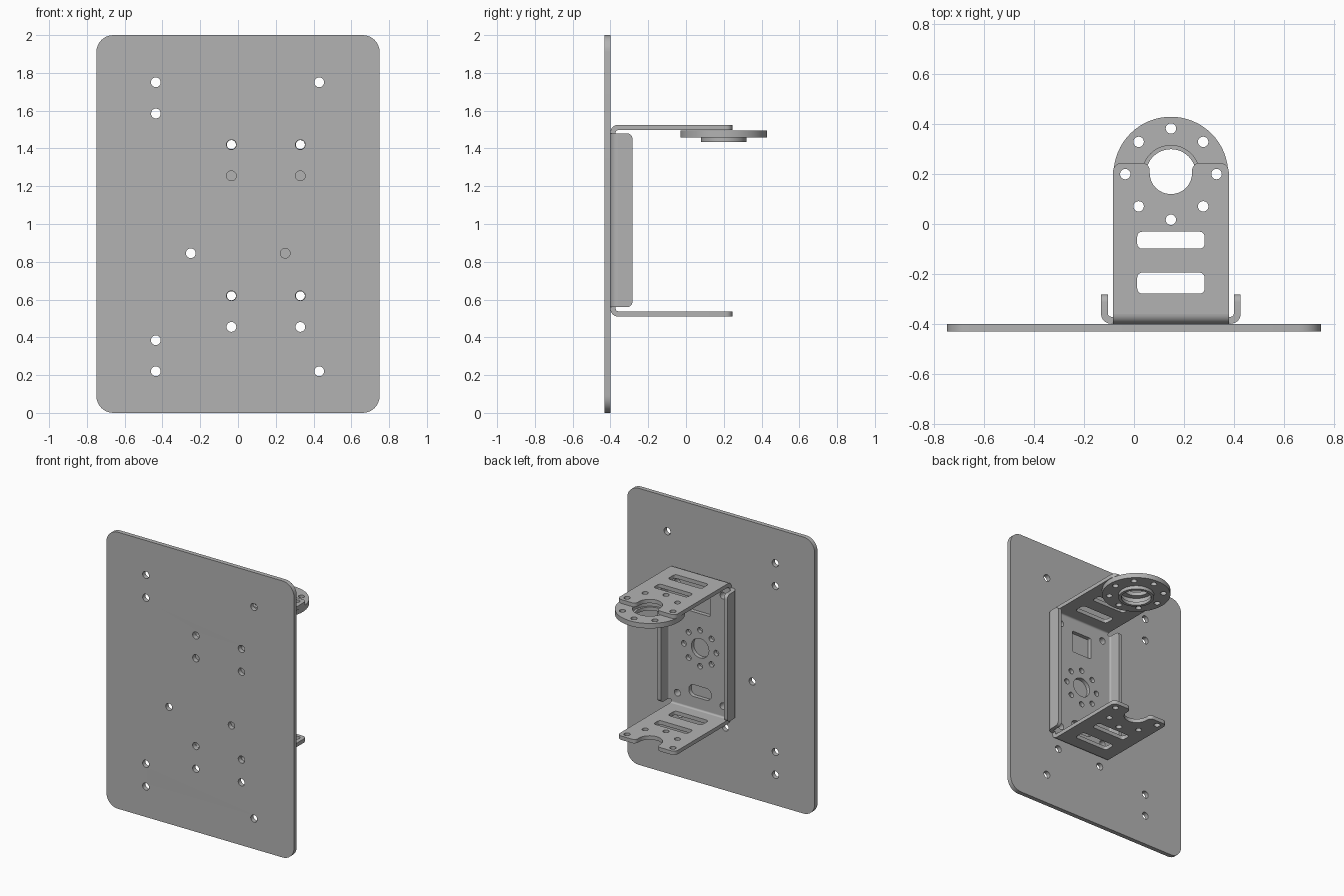
import bpy, bmesh, math
from mathutils import Matrix, Vector

cube = bpy.data.objects.get("Cube")
if cube:
    bpy.data.objects.remove(cube, do_unlink=True)

steel = bpy.data.materials.new("grey_metal")
steel.use_nodes = True
grey = (0.45, 0.45, 0.45, 1)
steel.diffuse_color = grey
steel.node_tree.nodes["Principled BSDF"].inputs["Base Color"].default_value = grey

# Drawing planes: (u, v, extrusion) to world axes
FLAT = Matrix.Identity(3)
UPRIGHT = Matrix(((1, 0, 0), (0, 0, -1), (0, 1, 0)))
SIDE = Matrix(((0, 0, 1), (1, 0, 0), (0, 1, 0)))

T = 0.028      # sheet thickness
MID = 0.148    # bracket centre in x
HALF = 0.232   # bracket half width
LOW, HIGH = 0.55, 1.485   # web ends
BACK = -0.4    # face shared by plate and bracket
HUB_Y = 0.2    # axis of the ring


def circle(x, y, r, n=32):
    return [(x + r * math.cos(math.tau * i / n), y + r * math.sin(math.tau * i / n))
            for i in range(n)]


def hole_ring(x, y, spread, r):
    return [circle(cx, cy, r, 20) for cx, cy in circle(x, y, spread, 8)]


def outline(corners, steps=8):
    """Polygon whose corners (x, y, radius) are filleted."""
    pts = []
    for i, (x, y, r) in enumerate(corners):
        p = Vector((x, y))
        if r == 0:
            pts.append((x, y))
            continue
        a = (Vector(corners[i - 1][:2]) - p).normalized()
        b = (Vector(corners[(i + 1) % len(corners)][:2]) - p).normalized()
        half = a.angle(b) / 2
        c = p + (a + b).normalized() * r / math.sin(half)
        d = r / math.tan(half)
        v0, v1 = p + a * d - c, p + b * d - c
        turn = math.atan2(v0.x * v1.y - v0.y * v1.x, v0.dot(v1))
        for k in range(steps + 1):
            t = turn * k / steps
            pts.append((c.x + v0.x * math.cos(t) - v0.y * math.sin(t),
                        c.y + v0.x * math.sin(t) + v0.y * math.cos(t)))
    return pts


def box(x, y, w, h, r):
    return outline([(x + sx * w / 2, y + sy * h / 2, r)
                    for sx, sy in ((-1, -1), (1, -1), (1, 1), (-1, 1))])


def sheet(name, loops, depth, plane, centre):
    """Extrude an outline with holes; centre is the offset along the extrusion."""
    curve = bpy.data.curves.new(name, "CURVE")
    curve.dimensions = "2D"
    curve.fill_mode = "BOTH"
    curve.extrude = depth / 2
    for loop in loops:
        spline = curve.splines.new("POLY")
        spline.points.add(len(loop) - 1)
        for point, (u, v) in zip(spline.points, loop):
            point.co = (u, v, 0, 1)
        spline.use_cyclic_u = True
    obj = bpy.data.objects.new(name, curve)
    bpy.context.collection.objects.link(obj)
    bpy.ops.object.select_all(action="DESELECT")
    obj.select_set(True)
    bpy.context.view_layer.objects.active = obj
    bpy.ops.object.convert(target="MESH")
    obj = bpy.context.view_layer.objects.active
    bm = bmesh.new()
    bm.from_mesh(obj.data)
    bmesh.ops.remove_doubles(bm, verts=bm.verts, dist=1e-5)
    bmesh.ops.translate(bm, verts=bm.verts, vec=(0, 0, centre))
    bmesh.ops.transform(bm, matrix=plane.to_4x4(), verts=bm.verts)
    bmesh.ops.recalc_face_normals(bm, faces=bm.faces)
    bm.to_mesh(obj.data)
    bm.free()
    obj.data.materials.clear()
    obj.data.materials.append(steel)
    bpy.ops.object.shade_smooth_by_angle(angle=math.radians(30))
    return obj


def bend(cx, cy, sx, sy):
    """Quarter-turn sheet section, curving from the sx side to the sy side."""
    angles = [math.pi / 2 * i / 8 for i in range(9)]
    outer = [(cx + sx * 0.04 * math.cos(a), cy + sy * 0.04 * math.sin(a)) for a in angles]
    r = 0.04 - T
    inner = [(cx + sx * r * math.cos(a), cy + sy * r * math.sin(a)) for a in reversed(angles)]
    return outer + inner


# Mounting plate with drilled holes
hole_spots = [(-0.435, z) for z in (0.22, 0.385, 1.585, 1.75)]
hole_spots += [(0.43, 0.22), (0.43, 1.75), (-0.25, 0.845), (0.25, 0.845)]
hole_spots += [(x, z) for x in (-0.035, 0.33) for z in (0.455, 0.62, 1.255, 1.42)]
sheet("mounting_plate",
      [box(0, 1, 1.5, 2, 0.09)] + [circle(x, z, 0.026, 24) for x, z in hole_spots],
      0.032, UPRIGHT, -BACK + 0.016)

# Bracket web: square window, round bore, bolt circle, slot and screw holes
web = [box(MID, (LOW + HIGH) / 2, 2 * HALF, HIGH - LOW, 0),
       box(MID, 1.32, 0.16, 0.16, 0.008),
       circle(MID, 0.99, 0.07),
       box(MID, 0.67, 0.18, 0.085, 0.04)]
web += hole_ring(MID, 0.99, 0.13, 0.02)
web += [circle(x, z, 0.024, 24) for x in (-0.035, 0.33) for z in (0.62, 1.42)]
sheet("bracket_web", web, T, UPRIGHT, -BACK - T / 2)

# Arms with notched ends, slots and bolt holes
notch, end = 0.085, 0.245
arm = [outline([(MID - HALF, -0.36, 0), (MID + HALF, -0.36, 0),
                (MID + HALF, end, 0.035), (MID + notch, end, 0.03),
                (MID + notch, HUB_Y - notch + 0.005, notch - 0.001),
                (MID - notch, HUB_Y - notch + 0.005, notch - 0.001),
                (MID - notch, end, 0.03), (MID - HALF, end, 0.035)]),
       box(MID, -0.065, 0.27, 0.068, 0.02),
       box(MID, -0.237, 0.27, 0.084, 0.02)]
arm += [h for h in hole_ring(MID, HUB_Y, 0.183, 0.021) if h[0][1] < HUB_Y + 0.01]
for label, z, side in (("lower", LOW, -1), ("upper", HIGH, 1)):
    sheet(label + "_arm", arm, T, FLAT, z + side * (0.04 - T / 2))
    sheet(label + "_arm_bend", [bend(BACK + 0.04, z, -1, side)], 2 * HALF, SIDE, MID)

# Stiffening flanges along both sides of the web
for label, side in (("right", -1), ("left", 1)):
    x = MID + side * (HALF + 0.008)
    sheet(label + "_flange_bend", [bend(x, BACK + 0.04, side, -1)], 0.92, FLAT, 1.02)
    sheet(label + "_flange",
          [outline([(-0.36, 0.56, 0), (-0.283, 0.56, 0.03),
                    (-0.283, 1.48, 0.03), (-0.36, 1.48, 0)])],
          T, SIDE, x + side * (0.04 - T / 2))
    sheet(label + "_flange_root",
          [box(x - side * 0.004, BACK + T / 2, 0.008, T, 0)], 0.92, FLAT, 1.02)

# Bearing ring under the upper arm, with a stepped collar
sheet("bearing_ring",
      [circle(MID, HUB_Y, 0.23, 64), circle(MID, HUB_Y, 0.115, 48)]
      + hole_ring(MID, HUB_Y, 0.183, 0.021), 0.036, FLAT, 1.477)
sheet("bearing_collar",
      [circle(MID, HUB_Y, 0.12, 48), circle(MID, HUB_Y, 0.1, 48)], 0.025, FLAT, 1.447)
